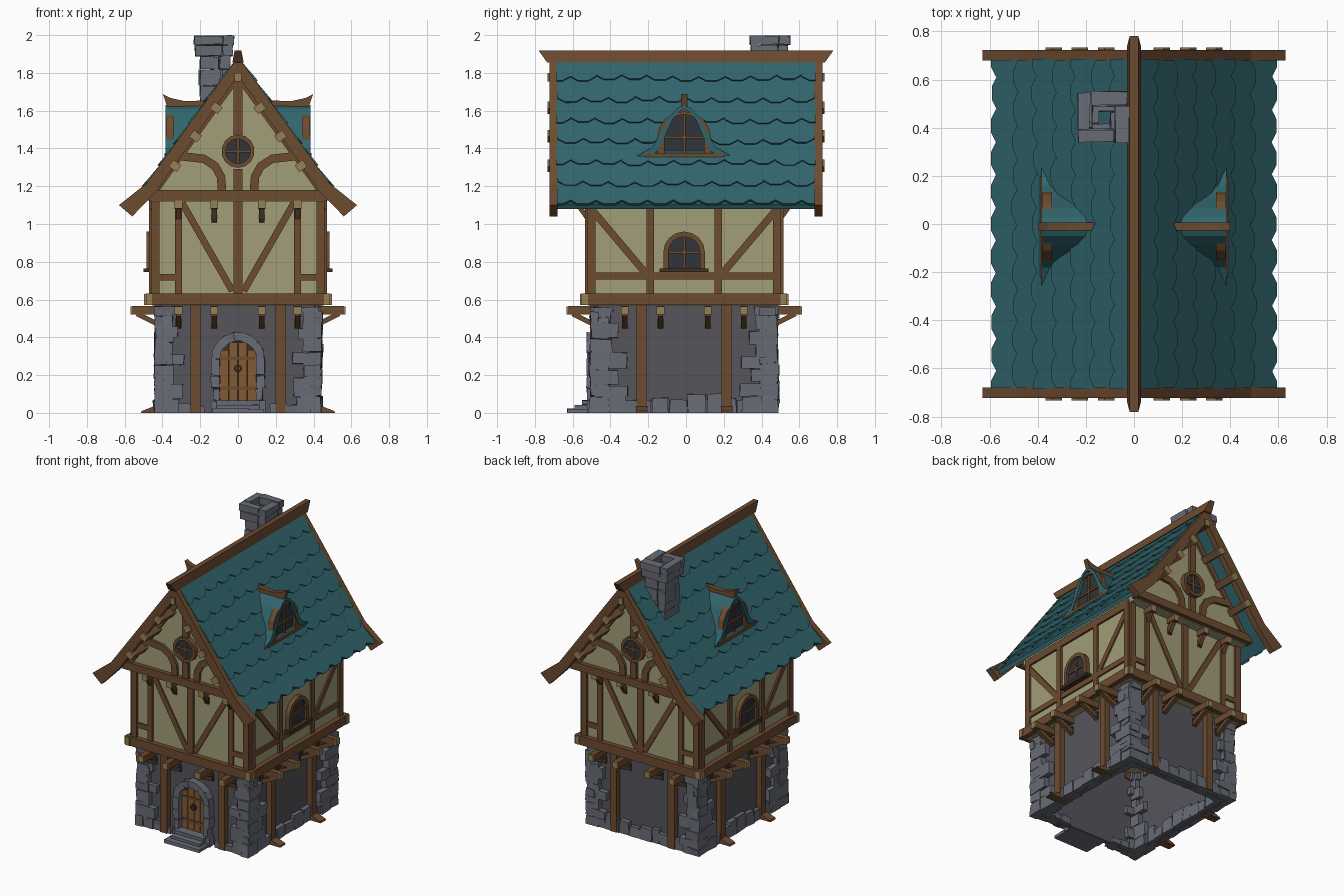
import bpy, bmesh, random
from math import pi, sin, cos, hypot
from mathutils import Matrix, Vector

if "Cube" in bpy.data.objects:
    bpy.data.objects.remove(bpy.data.objects["Cube"])

random.seed(4)
CY = -0.01
COL = dict(wood=(.15, .07, .03), dark=(.05, .03, .018), end=(.30, .21, .09), plaster=(.36, .34, .19),
           stone=(.14, .15, .18), wall=(.09, .09, .105), teal=(.03, .13, .15), glass=(.03, .033, .04),
           door=(.23, .10, .035), iron=(.03, .03, .035))
MATS, PARTS = {}, {}
for k, c in COL.items():
    MATS[k] = bpy.data.materials.new(k)
    MATS[k].diffuse_color = (*c, 1)


def part(name, mat):
    if name not in PARTS:
        PARTS[name] = (bmesh.new(), mat)
    return PARTS[name][0]


# Wall frame: (u along the wall, v up, n outward); angle 0 front, 90 right, ...
def face(deg, cy=CY):
    return Matrix.Translation((0, cy, 0)) @ Matrix.Rotation(deg * pi / 180, 4, 'Z') @ Matrix.Rotation(pi / 2, 4, 'X')


# Swaps axes so that profiles are drawn in (n, v) and extruded along u
SIDE = Matrix(((0, 0, 1, 0), (0, 1, 0, 0), (1, 0, 0, 0), (0, 0, 0, 1)))


def prism(bm, M, pts, n0, n1, j=0):
    r = lambda: random.uniform(-j, j)
    a, b = [[bm.verts.new(M @ Vector((u + r(), v + (r() if v > .01 else 0), n + r()))) for u, v in pts] for n in (n0, n1)]
    bm.faces.new(a[::-1])
    bm.faces.new(b)
    for i in range(len(a)):
        k = (i + 1) % len(a)
        bm.faces.new((a[i], a[k], b[k], b[i]))


def box(bm, M, u0, u1, v0, v1, n0, n1, j=0):
    prism(bm, M, [(u0, v0), (u1, v0), (u1, v1), (u0, v1)], n0, n1, j)


def strip(bm, M, outer, inner, n0, n1, j=0):
    for i in range(len(outer) - 1):
        prism(bm, M, [inner[i], inner[i + 1], outer[i + 1], outer[i]], n0, n1, j)


def bar(bm, M, path, w, n0, n1):
    L, R = [], []
    for i, (x, y) in enumerate(path):
        p, q = path[max(i - 1, 0)], path[min(i + 1, len(path) - 1)]
        dx, dy = q[0] - p[0], q[1] - p[1]
        d = hypot(dx, dy)
        L.append((x - dy / d * w / 2, y + dx / d * w / 2))
        R.append((x + dy / d * w / 2, y - dx / d * w / 2))
    strip(bm, M, L, R, n0, n1)


def arch(a, v0, spring, n=8, cu=0):
    return [(cu + a, v0)] + [(cu + a * cos(pi * i / n), spring + a * sin(pi * i / n)) for i in range(n + 1)] + [(cu - a, v0)]


# Masonry, timber and plaster on all four sides
for deg in (0, 90, 180, 270):
    M = face(deg)
    gable = deg % 180 == 0
    N, W = (.51, .455) if gable else (.455, .51)      # wall distance, half length
    wood, ends = part("timber_frame", "wood"), part("beam_ends", "end")
    box(part("ground_floor_walls", "wall"), M, -W + .05, W - .05, 0, .57, N - .08, N - .05)
    box(wood, M, -W - .03, W + .03, .57, .632, N - .02, N + .035)
    for s in (-1, 1):
        e = s * (W + .03)
        box(ends, M, min(e, e + s * .012), max(e, e + s * .012), .572, .63, N - .0, N + .033)
        box(wood, M, s * .225 - .026, s * .225 + .026, 0, .57, N - .07, N - .012)
        box(wood, M, s * (W - .018) - .022, s * (W - .018) + .022, .63, 1.14, N - .03, N + .016)
        if gable:
            box(wood, M, s * .315 - .018, s * .315 + .018, .63, 1.12, N - .01, N + .014)
            box(wood, M, min(s * .33, s * .44), max(s * .33, s * .44), .70, .735, N - .01, N + .012)
            bar(wood, M, [(s * .295, 1.11), (s * .03, .645)], .036, N - .01, N + .01)
        else:
            box(wood, M, s * .18 - .02, s * .18 + .02, .63, 1.13, N - .01, N + .014)
            bar(wood, M, [(s * .50, 1.09), (s * .2, .735)], .038, N - .01, N + .01)
            prism(wood, M @ SIDE, [(N - .05, 0), (N + .06, 0), (N + .055, .01), (N - .01, .035)], s * .225 - .03, s * .225 + .03)
    if gable:
        box(wood, M, -.023, .023, .63, 1.12, N - .01, N + .014)
    else:
        box(wood, M, -W, W, .705, .742, N - .01, N + .012)
        box(wood, M, -W, W, 1.09, 1.14, N - .01, N + .014)
    # Joists with raking brackets under each overhang
    for u in (-.315, -.125, .125, .315):
        for v, n, on in ((.52, N - .06, True), (1.08, N - .01, gable)):
            if on:
                tip = n + (.165 if v < 1 else .075)
                box(wood, M, u - .02, u + .02, v, v + .045, n - .03, tip)
                box(ends, M, u - .02, u + .02, v + .001, v + .044, tip, tip + .008)
                bar(part("brackets", "wood"), M @ SIDE, [(tip - .025, v + .005), (n - .0, v - .065)], .026, u - .014, u + .014)
                box(part("bracket_feet", "dark"), M, u - .015, u + .015, v - .07, v - .02, n - .01, n + .02)
    # Rubble course at the base
    u, top = -W + .1, (.045 if deg == 0 else .1)
    while u < W - .12:
        w = random.uniform(.05, .11)
        if deg or abs(u + w / 2) > .16:
            box(part("base_stones", "stone"), M, u, u + w - .004, 0, top * random.uniform(.65, 1.1), N - .1, N - .02, .005)
        u += w
    # Corner stones, longer towards the ground
    for s in (-1, 1):
        z, k = 0, 0
        while z < .54:
            h = min(random.uniform(.05, .1), .565 - z)
            t = 1 - z / .57
            ln = (.07 + .05 * t if gable else .08 + .10 * t) + (.035 if k % 2 else -.01)
            c = s * (W - .015)
            pieces = [(0, ln)] if k % 3 else [(0, ln * .5), (ln * .52, ln + .02)]
            for a, b in pieces:
                p, q = sorted((c - s * a, c - s * b))
                box(part("corner_stones", "stone"), M, p, q, z, z + h - .004, N - .11, N - .015 + random.uniform(-.012, .01), .005)
            z += h
            k += 1

F = face(0)
box(part("upper_floor_walls", "plaster"), F, -.455, .455, .568, 1.15, -.51, .51)
prism(part("gable_walls", "plaster"), face(0, 0), [(-.46, 1.12), (.46, 1.12), (.46, 1.15), (0, 1.81), (-.46, 1.15)], -.57, .57)


# Glazing bars and pane shared by every window
def glazing(M, outline, n, bars):
    prism(part("window_panes", "glass"), M, outline, n, n + .008)
    for p, q in bars:
        bar(part("window_bars", "wood"), M, [p, q], .014, n, n + .016)


# Side windows
for deg in (90, 270):
    M = face(deg)
    strip(part("window_frames", "wood"), M, arch(.11, .76, .85), arch(.083, .76, .85), .45, .485)
    glazing(M, arch(.088, .76, .85), .46, [((0, .76), (0, .935)), ((-.085, .85), (.085, .85))])
    box(part("window_sills", "dark"), M, -.13, .13, .745, .765, .45, .50)

# Gable timbers, round windows, verge boards and purlins
for deg in (0, 180):
    M = face(deg, 0)
    wood = part("gable_timbers", "wood")
    box(wood, M, -.48, .48, 1.125, 1.18, .55, .60)
    box(wood, M, -.024, .024, 1.18, 1.29, .56, .59)
    box(wood, M, -.024, .024, 1.47, 1.80, .56, .59)
    ring = lambda r: [(r * sin(pi * i / 7), 1.385 + r * cos(pi * i / 7)) for i in range(15)]
    strip(part("window_frames", "wood"), M, ring(.088), ring(.066), .56, .603)
    glazing(M, ring(.07)[:-1], .575, [((0, 1.32), (0, 1.45)), ((-.066, 1.385), (.066, 1.385))])
    for s in (-1, 1):
        bar(wood, M, [(s * .085, 1.18), (s * .09, 1.25), (s * .12, 1.305), (s * .18, 1.345), (s * .31, 1.36)], .045, .56, .588)
        bar(wood, M, [(s * .02, 1.76), (s * .46, 1.15)], .04, .56, .585)
        prism(part("verge_boards", "wood"), M, [(0, 1.885), (s * .485, 1.215), (s * .63, 1.10), (s * .56, 1.04),
              (s * .43, 1.175), (0, 1.785)], .68, .722)
        for x, z in ((.112, 1.612), (.222, 1.462), (.33, 1.305)):
            T = M @ Matrix.Translation((s * x, z, 0)) @ Matrix.Rotation(-s * .94, 4, 'Z')
            box(part("purlins", "wood"), T, -.022, .022, -.022, .03, .56, .727)
            box(part("beam_ends", "end"), T, -.022, .022, -.022, .03, .727, .734)
    box(part("purlins", "wood"), M, -.018, .018, 1.755, 1.80, .56, .727)
    box(part("beam_ends", "end"), M, -.018, .018, 1.755, 1.80, .727, .734)

# Ridge beam with raked, tapered ends
ridge = part("ridge_beam", "wood")
loops = [[ridge.verts.new((x, s * y, z)) for x, y, z in ((-.03, .735, 1.855), (.03, .735, 1.855), (.018, .78, 1.918), (-.018, .78, 1.918))] for s in (-1, 1)]
for i in range(4):
    ridge.faces.new((loops[0][i], loops[0][(i + 1) % 4], loops[1][(i + 1) % 4], loops[1][i]))
for l in loops:
    ridge.faces.new(l)

# Roof deck with flared eaves, covered in overlapping shingles
A, K, E = Vector((0, 1.86)), Vector((.47, 1.205)), Vector((.575, 1.09))
L1, L2 = (K - A).length, (E - K).length


def slope(s):   # s measured up from the eave
    return E.lerp(K, s / L2) if s < L2 else K.lerp(A, min((s - L2) / L1, 1))


for deg in (90, 270):
    M = face(deg, 0)
    prism(part("roof_deck", "teal"), M @ SIDE, [A[:], K[:], (.56, 1.105), (.545, 1.08), (.455, 1.175), (0, 1.81)], -.68, .68)
    tiles, w, pitch = part("roof_shingles", "teal"), .136, (L1 + L2) / 7
    for r in range(7):
        for i in range(-6, 7):
            c = (i + .5 * (r % 2)) * w
            if abs(c) - w / 2 > .67:
                continue
            s0, s1 = r * pitch + random.uniform(-.008, .008), (r + 1) * pitch + .035
            lo, hi = slope(max(s0, 0)), slope(s1)
            d = (hi - lo).normalized()
            nrm, ln = Vector((-d.y, d.x)), (hi - lo).length
            nrm = nrm if nrm.y > 0 else -nrm
            pts = [(-w / 2, ln), (-w / 2, .028), (-w / 5, 0), (w / 5, 0), (w / 2, .028), (w / 2, ln)]
            rows = []
            for thick in (0, .014):
                row = []
                for u, t in pts:
                    q = lo + d * t + nrm * (.012 * (1 - t / ln) + thick)
                    row.append(tiles.verts.new(M @ Vector((max(-.685, min(.685, c + u)), q.y, q.x))))
                rows.append(row)
            for f in rows:
                tiles.faces.new(f)
            for k in range(6):
                tiles.faces.new((rows[0][k], rows[0][k - 1], rows[1][k - 1], rows[1][k]))

    # Bell-shaped dormer
    half = [(.265, 1.352), (.17, 1.405), (.125, 1.475), (.075, 1.57), (.04, 1.61)]
    bell = half + [(0, 1.63)] + [(-u, v) for u, v in half[::-1]]
    inner = [(u * .84, v - .02) for u, v in bell]
    D = face(deg, CY)
    strip(part("dormer_roofs", "teal"), D, bell, inner, .14, .385)
    prism(part("dormer_fronts", "wood"), D, inner, .2, .355)
    strip(part("dormer_frames", "wood"), D, arch(.142, 1.365, 1.455), arch(.105, 1.365, 1.475), .34, .38)
    glazing(D, arch(.108, 1.375, 1.475), .356, [((0, 1.37), (0, 1.58)), ((-.105, 1.46), (.105, 1.46))])
    box(part("dormer_sills", "wood"), D, -.21, .21, 1.35, 1.375, .3, .39)
    prism(part("dormer_ridges", "wood"), D @ SIDE, [(.16, 1.625), (.375, 1.622), (.398, 1.688), (.36, 1.668), (.28, 1.65), (.16, 1.655)], -.017, .017)

# Door with planks, straps, ring handle, stone arch and steps
prism(part("door_back", "dark"), F, arch(.1, .05, .28), .45, .468)
for u in (-.0725, -.0245, .0245, .0725):
    top = .28 + (.098 ** 2 - (abs(u) + .01) ** 2) ** .5
    box(part("door_planks", "door"), F, u - .022, u + .022, .055, top, .46, .478)
for v in (.13, .29):
    box(part("door_straps", "wood"), F, -.09, .09, v - .009, v + .009, .47, .484)
hr = lambda r: [(r * cos(pi * i / 4), .235 + r * sin(pi * i / 4)) for i in range(9)]
strip(part("door_ring", "iron"), F, hr(.022), hr(.012), .47, .492)
stones = part("door_arch", "stone")
strip(stones, F, arch(.142, .2, .285, 9), arch(.097, .2, .285, 9), .44, .515, .003)
for s in (-1, 1):
    for i in range(3):
        p, q = sorted((s * .096, s * (.142 - .012 * (i % 2))))
        box(stones, F, p, q, i * .066, i * .066 + .064, .44, .515, .004)
for i, n in enumerate((.62, .58, .54)):
    box(part("door_steps", "stone"), F, -.115 - .02 * (i == 0), .115 + .02 * (i == 0), i * .022, (i + 1) * .022, .44, n, .003)

# Hollow chimney of stacked stones
chim, z, k = part("chimney", "stone"), 1.46, 0
C = Matrix.Translation((-.133, .442, 0)) @ Matrix.Rotation(pi / 2, 4, 'X')
while z < 1.99:
    h = min((.06, .085, .07)[k % 3], 2.0 - z)
    if 2.0 - z - h < .03:
        h = 2.0 - z
    R = (.1 if z > 1.82 else .08) + random.uniform(-.005, .005)
    dx = .018 * (2 - z) / .3 if z > 1.7 else .012
    for q in range(4):
        T = Matrix.Translation((dx, 0, 0)) @ C @ Matrix.Rotation(q * pi / 2, 4, 'Y')
        box(chim, T, -R, R - .054, z, z + h - .003, R - .05, R + random.uniform(0, .008), .003)
    z += h
    k += 1

for name, (bm, mat) in PARTS.items():
    bmesh.ops.recalc_face_normals(bm, faces=bm.faces)
    me = bpy.data.meshes.new(name)
    bm.to_mesh(me)
    bm.free()
    me.materials.append(MATS[mat])
    bpy.context.collection.objects.link(bpy.data.objects.new(name, me))

for m in bpy.data.materials:
    if m.users and not m.is_grease_pencil:
        m.use_nodes = True
        m.node_tree.nodes["Principled BSDF"].inputs["Base Color"].default_value = m.diffuse_color
